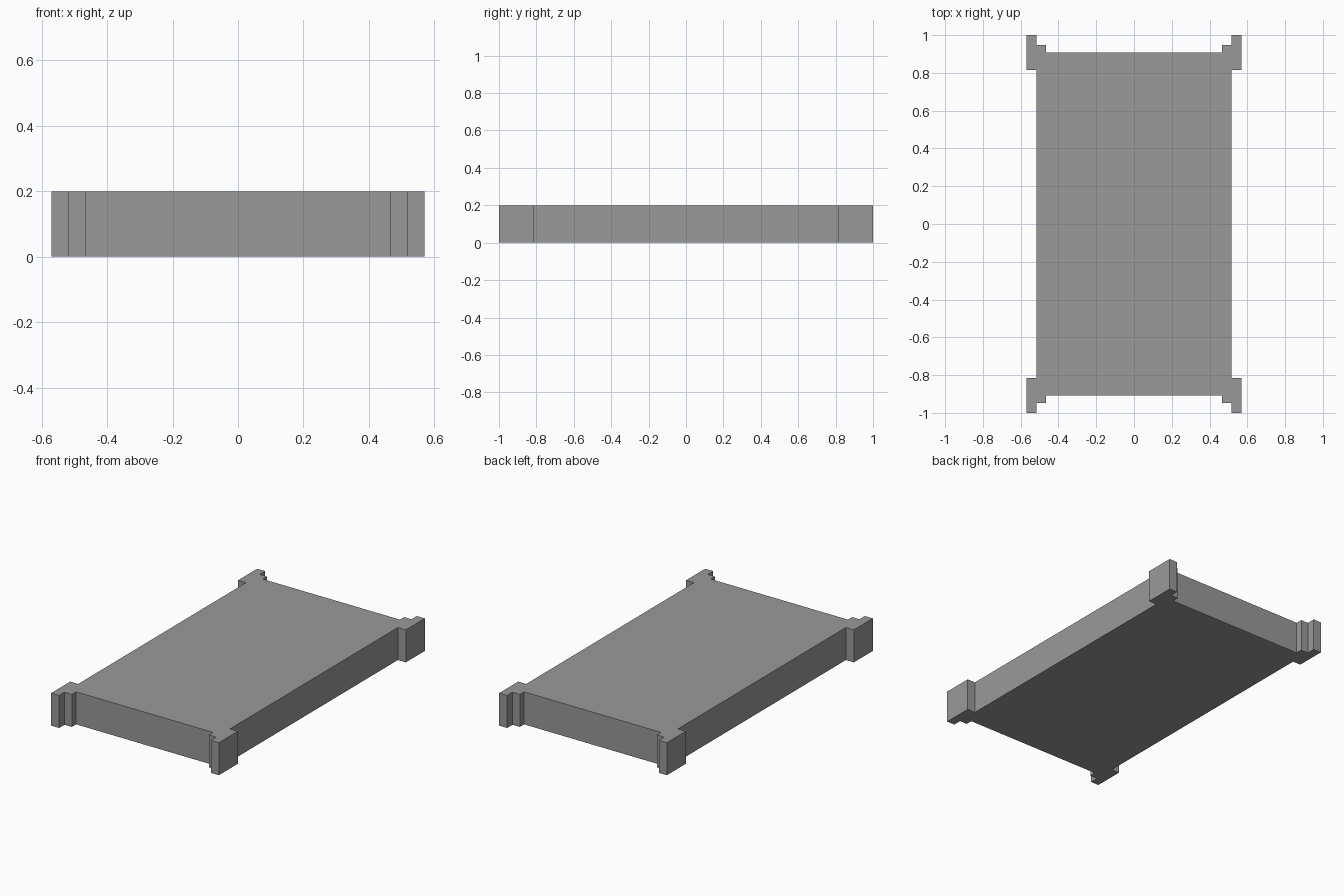
import bpy
import bmesh

if "Cube" in bpy.data.objects:
    bpy.data.objects.remove(bpy.data.objects["Cube"], do_unlink=True)

HEIGHT = 0.2

# Plain grey material
grey = bpy.data.materials.new("plain_grey")
grey.use_nodes = True
colour = (0.32, 0.32, 0.32, 1.0)
grey.diffuse_color = colour
grey.node_tree.nodes["Principled BSDF"].inputs["Base Color"].default_value = colour

# One stepped corner of the outline, from the long side to the short side
corner = [(0.516, 0.815), (0.57, 0.815), (0.57, 1.0),
          (0.516, 1.0), (0.516, 0.948), (0.466, 0.948), (0.466, 0.907)]

# Mirror the corner into all four quadrants, keeping counterclockwise order
outline = []
for sx, sy in [(1, 1), (-1, 1), (-1, -1), (1, -1)]:
    points = [(x * sx, y * sy) for x, y in corner]
    outline += points if sx * sy > 0 else points[::-1]

# Extrude the outline into the slab with its corner brackets
bm = bmesh.new()
base = bm.faces.new([bm.verts.new((x, y, 0)) for x, y in outline])
result = bmesh.ops.extrude_face_region(bm, geom=[base], use_keep_orig=True)
top_verts = [v for v in result["geom"] if isinstance(v, bmesh.types.BMVert)]
bmesh.ops.translate(bm, verts=top_verts, vec=(0, 0, HEIGHT))
bmesh.ops.recalc_face_normals(bm, faces=bm.faces)

mesh = bpy.data.meshes.new("slab_with_corner_brackets")
bm.to_mesh(mesh)
bm.free()
mesh.materials.append(grey)
slab = bpy.data.objects.new("slab_with_corner_brackets", mesh)
bpy.context.collection.objects.link(slab)
